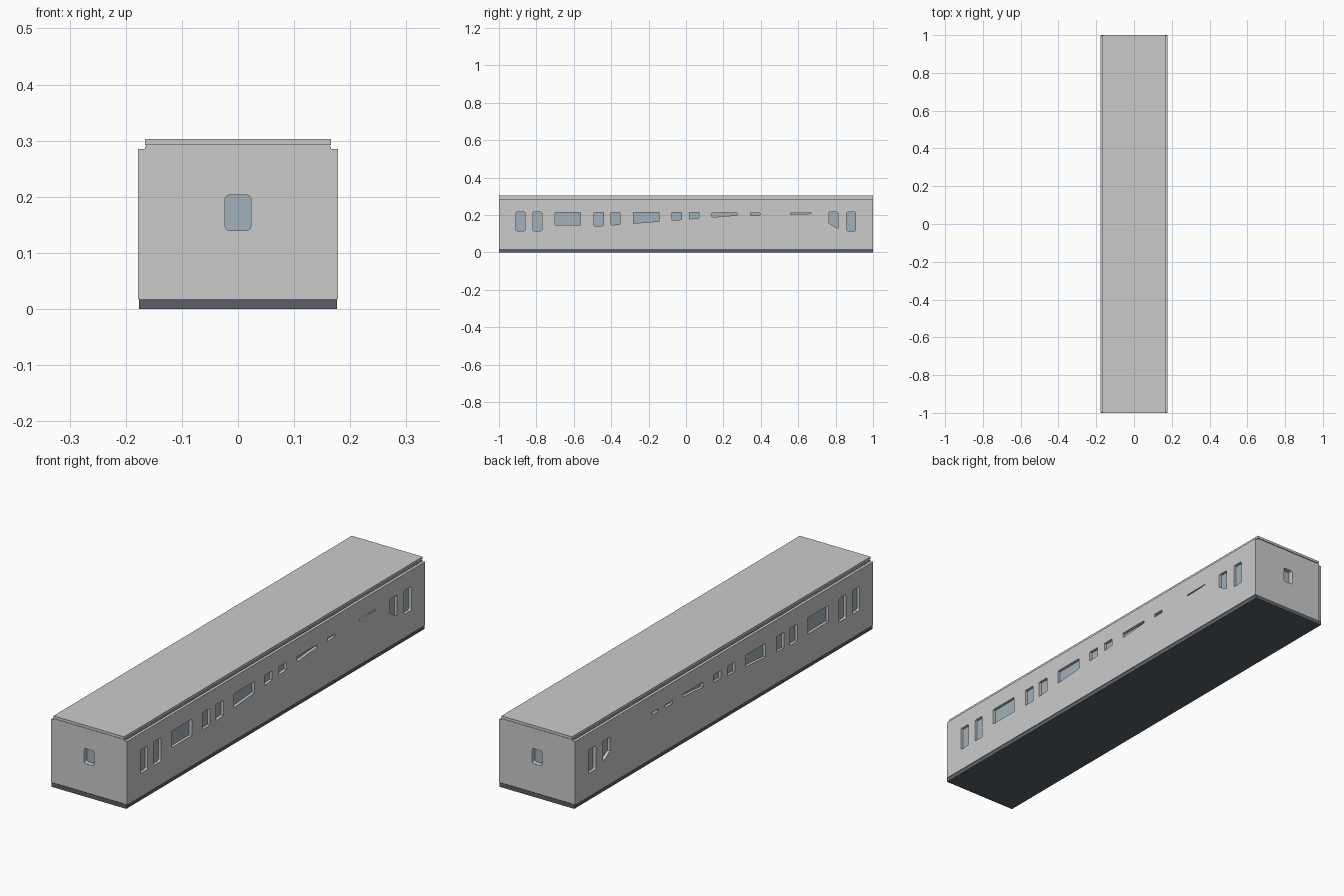
import bpy, bmesh, math

if "Cube" in bpy.data.objects:
    bpy.data.objects.remove(bpy.data.objects["Cube"])


def material(name, color):
    m = bpy.data.materials.new(name)
    m.diffuse_color = color
    m.use_nodes = True
    m.node_tree.nodes["Principled BSDF"].inputs["Base Color"].default_value = m.diffuse_color
    return m


DARK = material("dark_floor", (0.10, 0.12, 0.135, 1))
BLUE = material("blue_glass", (0.36, 0.44, 0.50, 1))


def finish(name, bm, mat=None):
    bmesh.ops.recalc_face_normals(bm, faces=bm.faces)
    me = bpy.data.meshes.new(name)
    bm.to_mesh(me)
    bm.free()
    ob = bpy.data.objects.new(name, me)
    bpy.context.collection.objects.link(ob)
    if mat:
        me.materials.append(mat)
    return ob


def box(name, lo, hi, mat=None):
    bm = bmesh.new()
    bmesh.ops.create_cube(bm, size=1)
    for v in bm.verts:
        v.co = [(a + b) / 2 + c * (b - a) for a, b, c in zip(lo, hi, v.co)]
    return finish(name, bm, mat)


def rounded_rect(u0, u1, z0, z1, r):
    pts = []
    for cu, cz, start in ((u1 - r, z1 - r, 0), (u0 + r, z1 - r, 90),
                          (u0 + r, z0 + r, 180), (u1 - r, z0 + r, 270)):
        for k in range(4):
            a = math.radians(start + 30 * k)
            pts.append((cu + r * math.cos(a), cz + r * math.sin(a)))
    return pts


def keep_above(pts, z_at_0, slope):
    # clip an outline, keeping the part above a sloping line
    out = []
    d = [z - (z_at_0 + slope * u) for u, z in pts]
    for i, p in enumerate(pts):
        j = (i + 1) % len(pts)
        q = pts[j]
        if d[i] >= 0:
            out.append(p)
        if (d[i] >= 0) != (d[j] >= 0):
            t = d[i] / (d[i] - d[j])
            out.append((p[0] + t * (q[0] - p[0]), p[1] + t * (q[1] - p[1])))
    return out


def cut(wall, outlines, to_xyz, depth):
    # punch all outlines through a wall
    bm = bmesh.new()
    for pts in outlines:
        face = bm.faces.new([bm.verts.new(to_xyz(u, z)) for u, z in pts])
        ext = bmesh.ops.extrude_face_region(bm, geom=[face])
        new = [g for g in ext["geom"] if isinstance(g, bmesh.types.BMVert)]
        bmesh.ops.translate(bm, verts=new, vec=depth)
    cutter = finish("window_cutter", bm)
    mod = wall.modifiers.new("windows", "BOOLEAN")
    mod.operation = "DIFFERENCE"
    mod.solver = "EXACT"
    mod.object = cutter
    bpy.context.view_layer.objects.active = wall
    bpy.ops.object.modifier_apply(modifier=mod.name)
    bpy.data.objects.remove(cutter)


def side_windows(skip):
    outlines = []
    # narrow door panes near the ends
    for c in (-0.885, -0.795, 0.788, 0.883):
        pts = rounded_rect(c - 0.024, c + 0.024, 0.115, 0.215, 0.006)
        if c == 0.788:
            pts = keep_above(pts, 0.155 + 0.6 * 0.765, -0.6)
        outlines.append(pts)
    # main windows, partly covered by the sloping panel
    for c, half, z0 in ((-0.632, 0.068, 0.145), (-0.467, 0.025, 0.142),
                        (-0.377, 0.025, 0.142), (-0.212, 0.068, 0.142),
                        (-0.05, 0.025, 0.142), (0.045, 0.025, 0.142),
                        (0.208, 0.068, 0.142), (0.37, 0.025, 0.142),
                        (0.46, 0.022, 0.142), (0.615, 0.056, 0.142)):
        if c == skip:
            continue
        pts = rounded_rect(c - half, c + half, z0, 0.21 if c > 0.1 else 0.214, 0.002)
        line = (0.177, 0.078) if c < 0.3 else (0.1866, 0.03)
        outlines.append(keep_above(pts, *line))
    return outlines


# floor, ceiling and roof
box("floor", (-0.176, -1, 0), (0.176, 1, 0.018), DARK)
box("ceiling", (-0.163, -0.996, 0.284), (0.163, 0.996, 0.294))
box("roof", (-0.166, -1, 0.2925), (0.166, 1, 0.303))

# side walls with glass behind
for s, name, skip in ((1, "right", 0.46), (-1, "left", 0.615)):
    x0, x1 = sorted((s * 0.166, s * 0.178))
    wall = box(name + "_wall", (x0, -0.999, 0.018), (x1, 0.999, 0.285))
    cut(wall, side_windows(skip), lambda u, z: (x0 - 0.01, u, z), (0.032, 0, 0))
    x0, x1 = sorted((s * 0.163, s * 0.1655))
    box(name + "_glass", (x0, -0.975, 0.05), (x1, 0.975, 0.25), BLUE)

# end walls with one rounded window each
for s, name in ((-1, "front"), (1, "back")):
    y0, y1 = sorted((s * 0.978, s * 0.998))
    wall = box(name + "_end_wall", (-0.166, y0, 0.018), (0.166, y1, 0.29))
    cut(wall, [rounded_rect(-0.023, 0.023, 0.14, 0.203, 0.007)],
        lambda u, z: (u, y0 - 0.01, z), (0, 0.04, 0))
    y0, y1 = sorted((s * 0.974, s * 0.9775))
    box(name + "_glass", (-0.06, y0, 0.1), (0.06, y1, 0.24), BLUE)
